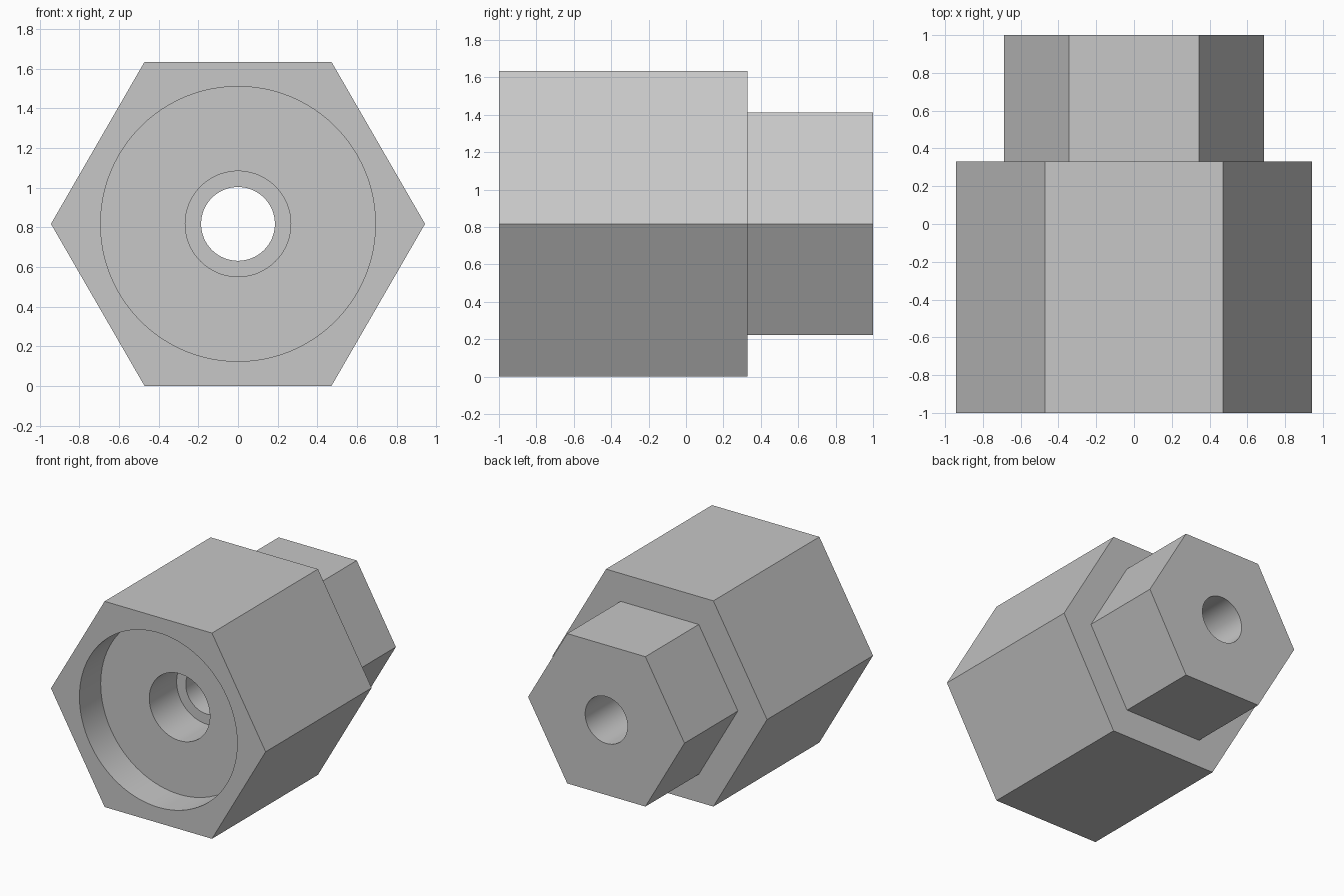
import bpy, bmesh, math

cube = bpy.data.objects.get("Cube")
if cube:
    bpy.data.objects.remove(cube, do_unlink=True)

AXIS_Z = 0.817

# Plain grey metal
grey = bpy.data.materials.new("grey_metal")
grey.use_nodes = True
colour = (0.57, 0.57, 0.57, 1)
grey.diffuse_color = colour
grey.node_tree.nodes["Principled BSDF"].inputs["Base Color"].default_value = colour


def turned_solid(name, profile, sides):
    """Closed solid around the y axis from (radius, y) steps."""
    bm = bmesh.new()
    rings = []
    for radius, y in profile:
        angles = [2 * math.pi * i / sides for i in range(sides)]
        rings.append([bm.verts.new((radius * math.cos(a), y,
                                    AXIS_Z + radius * math.sin(a))) for a in angles])
    for a, b in zip(rings, rings[1:]):
        for i in range(sides):
            j = (i + 1) % sides
            bm.faces.new((a[i], a[j], b[j], b[i]))
    bm.faces.new(rings[0])
    bm.faces.new(rings[-1])
    bmesh.ops.recalc_face_normals(bm, faces=bm.faces)
    mesh = bpy.data.meshes.new(name)
    bm.to_mesh(mesh)
    bm.free()
    mesh.materials.append(grey)
    obj = bpy.data.objects.new(name, mesh)
    bpy.context.collection.objects.link(obj)
    return obj


# Large front hexagon stepping down to the small rear hexagon
body = turned_solid("hex_body", [(0.943, -1), (0.943, 0.33),
                                 (0.687, 0.33), (0.687, 1)], 6)

# Stepped bore: wide front recess, middle bore, narrow through hole
bore = turned_solid("bore_cutter", [(0.693, -1.1), (0.693, -0.733),
                                    (0.266, -0.733), (0.266, -0.39),
                                    (0.186, -0.39), (0.186, 1.1)], 96)
bore.hide_render = True

# Cut the bore and drop the cutter
cut = body.modifiers.new("bore", 'BOOLEAN')
cut.operation = 'DIFFERENCE'
cut.solver = 'EXACT'
cut.object = bore
bpy.ops.object.select_all(action='DESELECT')
body.select_set(True)
bpy.context.view_layer.objects.active = body
bpy.ops.object.modifier_apply(modifier=cut.name)
bpy.data.objects.remove(bore, do_unlink=True)

# Smooth round walls, sharp edges
bpy.ops.object.shade_smooth_by_angle(angle=math.radians(30))
